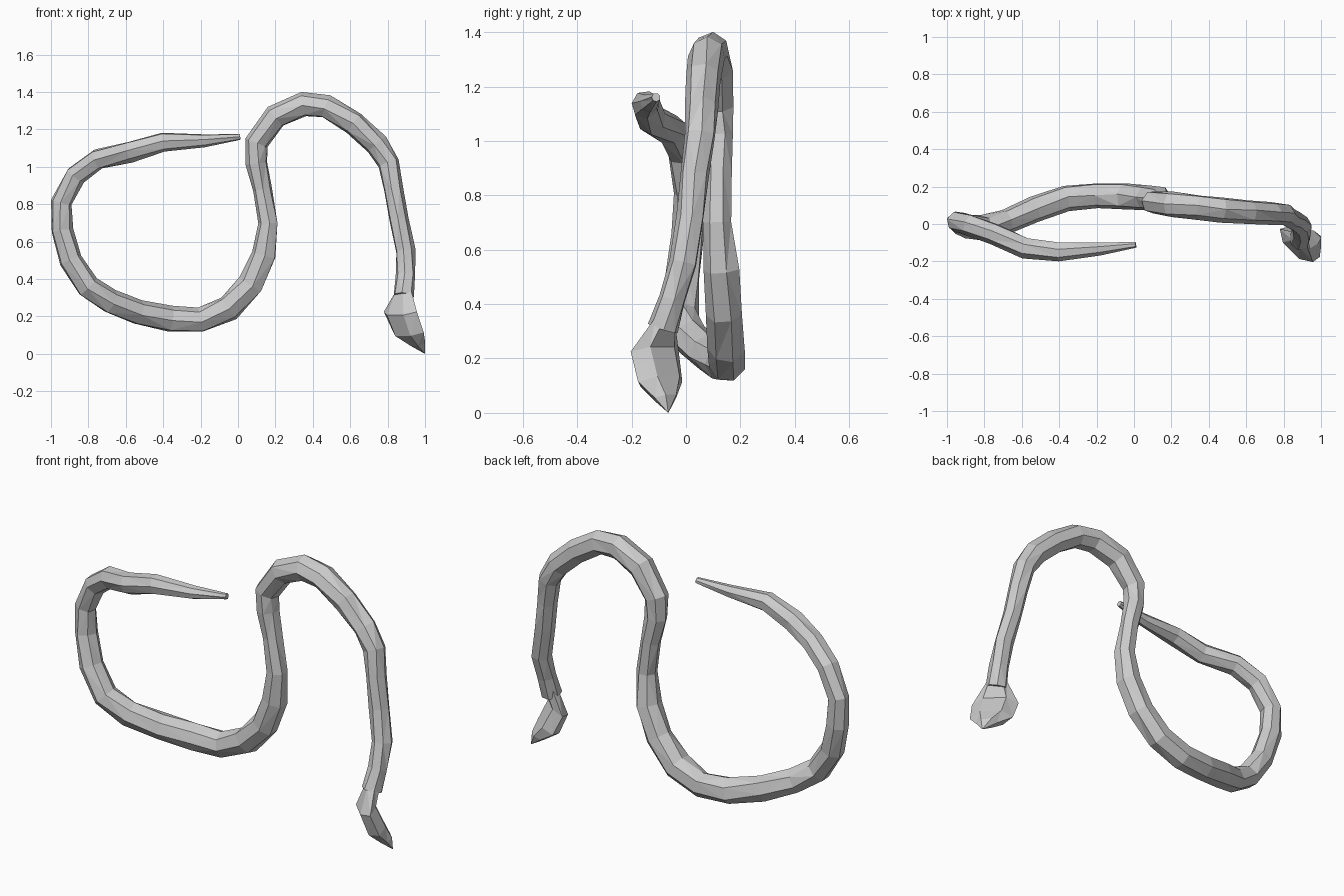
import bpy, bmesh, math, random
from mathutils import Vector

random.seed(4)


def loft(name, rings, tip=None):
    """Skin a list of vertex rings with triangulated flat faces."""
    bm = bmesh.new()
    loops = [[bm.verts.new(p) for p in ring] for ring in rings]
    n = len(loops[0])
    for a, b in zip(loops, loops[1:]):
        for i in range(n):
            j = (i + 1) % n
            bm.faces.new((a[i], a[j], b[j], b[i]))
    bm.faces.new(loops[0])
    if tip:
        t = bm.verts.new(tip)
        for i in range(n):
            bm.faces.new((loops[-1][i], loops[-1][(i + 1) % n], t))
    else:
        bm.faces.new(loops[-1])
    bmesh.ops.triangulate(bm, faces=bm.faces[:])
    bmesh.ops.recalc_face_normals(bm, faces=bm.faces[:])
    me = bpy.data.meshes.new(name)
    bm.to_mesh(me)
    bm.free()
    ob = bpy.data.objects.new(name, me)
    bpy.context.collection.objects.link(ob)
    return ob


def ellipse(c, u, v, a, b, n, jitter=0.0, phase=0.0):
    out = []
    for i in range(n):
        t = math.tau * i / n + phase
        k = 1 + random.uniform(-jitter, jitter)
        out.append(Vector(c) + (u * a * math.cos(t) + v * b * math.sin(t)) * k)
    return out


# Body centreline, tail tip to neck: x, y, z, radius
path = [
    (0.01, -0.11, 1.16, 0.016), (-0.18, -0.135, 1.14, 0.034),
    (-0.40, -0.15, 1.135, 0.050), (-0.58, -0.13, 1.08, 0.054),
    (-0.75, -0.05, 1.04, 0.055), (-0.87, -0.01, 0.955, 0.055),
    (-0.945, 0.01, 0.81, 0.056), (-0.94, 0.01, 0.66, 0.058),
    (-0.895, -0.01, 0.50, 0.062), (-0.80, -0.02, 0.36, 0.065),
    (-0.68, 0.015, 0.28, 0.065), (-0.53, 0.08, 0.225, 0.066),
    (-0.36, 0.135, 0.185, 0.068), (-0.20, 0.15, 0.18, 0.068),
    (-0.05, 0.15, 0.245, 0.07), (0.07, 0.14, 0.37, 0.07),
    (0.14, 0.13, 0.53, 0.064), (0.16, 0.115, 0.70, 0.053),
    (0.13, 0.12, 0.88, 0.050), (0.10, 0.12, 1.02, 0.055),
    (0.10, 0.115, 1.13, 0.06), (0.20, 0.105, 1.27, 0.064),
    (0.35, 0.09, 1.335, 0.063), (0.47, 0.075, 1.32, 0.063),
    (0.62, 0.065, 1.235, 0.062), (0.74, 0.06, 1.12, 0.060),
    (0.805, 0.05, 1.02, 0.055), (0.83, 0.03, 0.88, 0.052),
    (0.86, 0.015, 0.72, 0.050), (0.895, -0.01, 0.55, 0.051),
    (0.895, -0.05, 0.42, 0.050), (0.885, -0.085, 0.31, 0.054),
]
pts = [Vector(p[:3]) for p in path]
rings = []
for i, p in enumerate(pts):
    d = (pts[min(i + 1, len(pts) - 1)] - pts[max(i - 1, 0)]).normalized()
    v = Vector((0, 1, 0))
    v = (v - d * v.dot(d)).normalized()
    u = v.cross(d)
    r = path[i][3] * 1.04
    rings.append(ellipse(p, u, v, r, r, 7, 0.07, 0.3 + 0.1 * (i % 2)))
loft("snake_body", rings)

# Flattened wedge head: centre, half width, half thickness
wide = Vector((-1, 1, 0)).normalized()
axis = Vector((0.08, 0.08, -0.26)).normalized()
thick = wide.cross(axis)
head = [
    ((0.888, -0.078, 0.35), 0.05, 0.045),
    ((0.868, -0.115, 0.225), 0.125, 0.050),
    ((0.912, -0.095, 0.115), 0.115, 0.055),
    ((0.962, -0.075, 0.055), 0.055, 0.035),
]
loft("snake_head",
     [ellipse(c, wide, thick, a, b, 6) for c, a, b in head],
     tip=(1.0, -0.065, 0.0))
